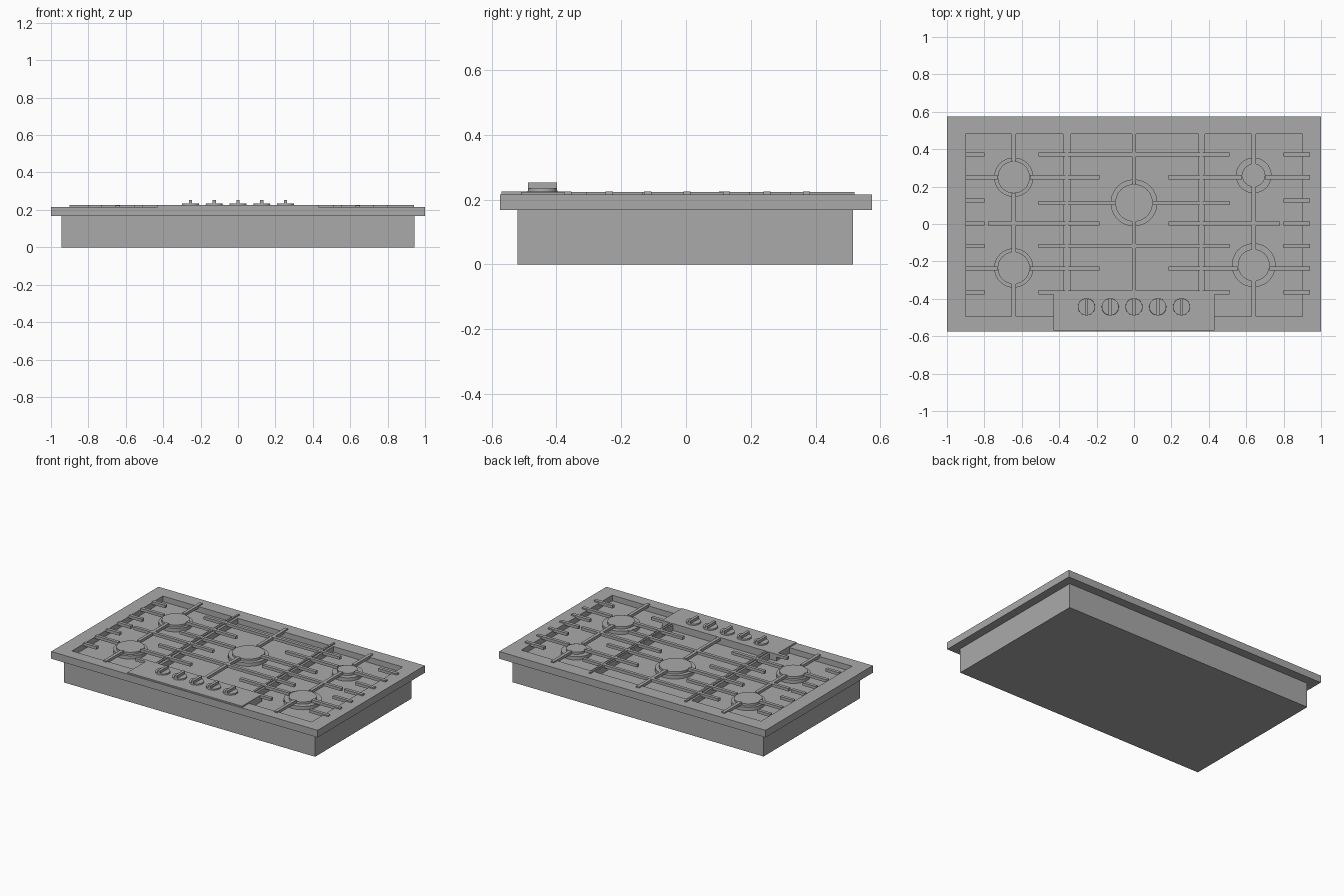
import bpy, bmesh
from mathutils import Matrix, Vector

if "Cube" in bpy.data.objects:
    bpy.data.objects.remove(bpy.data.objects["Cube"])

grey = bpy.data.materials.new("grey_metal")
grey.diffuse_color = (0.4, 0.4, 0.4, 1)
grey.use_nodes = True
grey.node_tree.nodes["Principled BSDF"].inputs["Base Color"].default_value = grey.diffuse_color

FLOOR, RIM, GRATE = 0.178, 0.216, 0.225


def finish(bm, name):
    mesh = bpy.data.meshes.new(name)
    bm.to_mesh(mesh)
    bm.free()
    mesh.materials.append(grey)
    obj = bpy.data.objects.new(name, mesh)
    bpy.context.collection.objects.link(obj)
    return obj


def add_box(bm, x0, x1, y0, y1, z0, z1):
    m = Matrix.Translation(((x0 + x1) / 2, (y0 + y1) / 2, (z0 + z1) / 2))
    bmesh.ops.create_cube(bm, size=1, matrix=m @ Matrix.Diagonal((x1 - x0, y1 - y0, z1 - z0, 1)))


def add_disc(bm, x, y, r0, r1, z0, z1):
    bmesh.ops.create_cone(bm, cap_ends=True, segments=40, radius1=r0, radius2=r1, depth=z1 - z0,
                          matrix=Matrix.Translation((x, y, (z0 + z1) / 2)))


def box(name, *dims):
    bm = bmesh.new()
    add_box(bm, *dims)
    return finish(bm, name)


def smooth(obj):
    bpy.ops.object.select_all(action='DESELECT')
    obj.select_set(True)
    bpy.context.view_layer.objects.active = obj
    bpy.ops.object.shade_smooth_by_angle(angle=0.6)


# housing below the counter
box("housing", -0.943, 0.943, -0.52, 0.515, 0, 0.17)

# top tray with three sunken wells
tray = box("tray", -1, 1, -0.575, 0.575, 0.167, RIM)
bm = bmesh.new()
for x0, x1, y0 in ((-0.9, -0.38, -0.495), (-0.337, 0.345, -0.45), (0.38, 0.9, -0.495)):
    add_box(bm, x0, x1, y0, 0.48, FLOOR, 0.3)
cutter = finish(bm, "well_cutter")
cutter.hide_render = True
mod = tray.modifiers.new("wells", 'BOOLEAN')
mod.operation = 'DIFFERENCE'
mod.solver = 'EXACT'
mod.object = cutter
bpy.context.view_layer.objects.active = tray
bpy.ops.object.modifier_apply(modifier=mod.name)
bpy.data.objects.remove(cutter)

# control panel at the front
box("control_panel", -0.43, 0.43, -0.57, -0.355, 0.172, 0.225)

# knobs: round base with an upright grip
for i in range(5):
    x = (i - 2) * 0.127
    bm = bmesh.new()
    add_disc(bm, x, -0.443, 0.046, 0.045, 0.222, 0.234)
    add_box(bm, x - 0.009, x + 0.009, -0.488, -0.398, 0.232, 0.252)
    smooth(finish(bm, f"knob_{i + 1}"))

# burners: x, y, base radius, cap radius
burners = {
    "back_left": (-0.643, 0.25, 0.105, 0.086),
    "front_left": (-0.643, -0.235, 0.105, 0.086),
    "back_right": (0.64, 0.26, 0.095, 0.062),
    "front_right": (0.64, -0.22, 0.117, 0.085),
    "centre": (0, 0.113, 0.125, 0.1),
}
for name, (x, y, r, cap) in burners.items():
    bm = bmesh.new()
    add_disc(bm, x, y, r, r, FLOOR - 0.004, 0.201)
    add_disc(bm, x, y, cap, cap, 0.198, 0.216)
    smooth(finish(bm, "burner_" + name))


# pan supports
def bar(bm, x0, x1, y0, y1, half=0.011):
    if x1 - x0 > y1 - y0:
        add_box(bm, x0, x1, y0 - half, y1 + half, GRATE - 0.019, GRATE)
    else:
        add_box(bm, x0 - half, x1 + half, y0, y1, GRATE - 0.02, GRATE - 0.001)


for side, back, front in (("left", "back_left", "front_left"), ("right", "back_right", "front_right")):
    bm = bmesh.new()
    s = -1 if side == "left" else 1

    def cross(a, b, y):
        """Bar along x; a and b are distances from the centre line."""
        bar(bm, min(s * a, s * b), max(s * a, s * b), y, y)

    bx, by, _, bc = burners[back]
    fx, fy, _, fc = burners[front]
    # long bars through both burners
    bar(bm, bx, bx, by + bc, 0.52)
    bar(bm, bx, bx, fy + fc, by - bc)
    bar(bm, fx, fx, -0.51, fy - fc)
    # bars pointing at the burners from both sides
    for y, c in ((0.25, bc), (-0.237, fc)):
        cross(0.185, abs(bx) - c, y)
        cross(abs(bx) + c, 0.94 if s > 0 else 0.9, y)
    # middle bar and short outer fingers
    cross(0.185, 0.78, 0.003)
    for y in (0.372, 0.125, 0.003, -0.118, -0.365):
        cross(0.8, 0.94 if s > 0 else 0.9, y)
    cross(0.42, 0.51, -0.365)
    # thin rail on the ridge between wells
    bar(bm, s * 0.36, s * 0.36, -0.36, 0.52, 0.006)
    finish(bm, "pan_support_" + side)

bm = bmesh.new()
cx, cy, _, cc = burners["centre"]
bar(bm, 0, 0, cy + cc, 0.52)
bar(bm, 0, 0, -0.355, cy - cc)
for y in (0.372, -0.118):
    bar(bm, -0.51, 0.51, y, y)
bar(bm, -0.51, -cc, cy, cy)
bar(bm, cc, 0.51, cy, cy)
finish(bm, "pan_support_centre")
